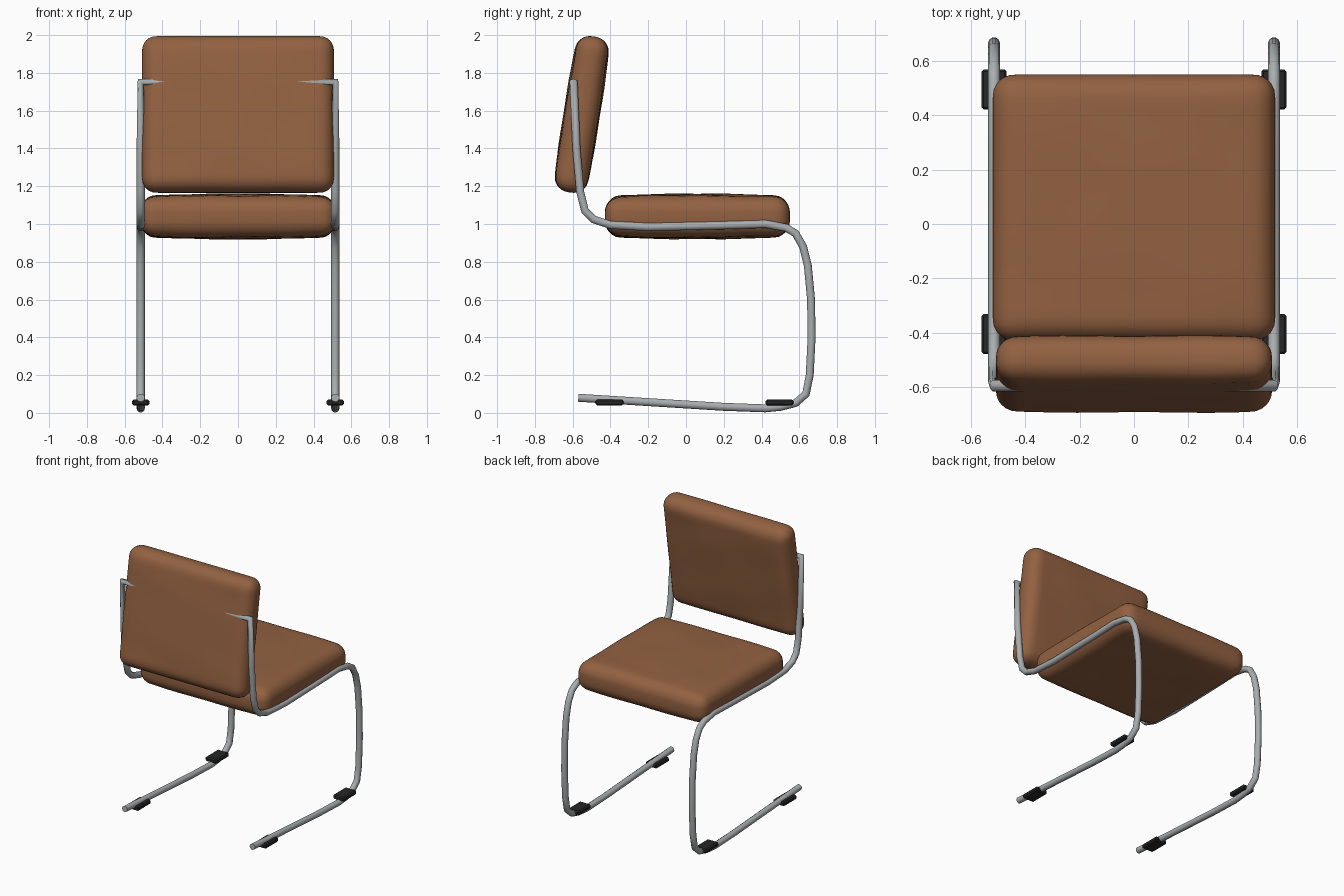
import bpy, bmesh, math
from mathutils import Vector, Matrix

cube = bpy.data.objects.get("Cube")
if cube:
    bpy.data.objects.remove(cube, do_unlink=True)


def material(name, rgb, metallic=0.0, roughness=0.6):
    m = bpy.data.materials.new(name)
    m.use_nodes = True
    m.diffuse_color = (*rgb, 1)
    node = m.node_tree.nodes["Principled BSDF"]
    node.inputs["Base Color"].default_value = (*rgb, 1)
    node.inputs["Metallic"].default_value = metallic
    node.inputs["Roughness"].default_value = roughness
    return m


leather = material("brown leather", (0.29, 0.12, 0.053))
steel = material("grey steel", (0.40, 0.42, 0.43))
rubber = material("black rubber", (0.02, 0.02, 0.021))


def add_mesh(name, bm, mat, smooth_angle=None):
    mesh = bpy.data.meshes.new(name)
    bm.to_mesh(mesh)
    bm.free()
    mesh.materials.append(mat)
    ob = bpy.data.objects.new(name, mesh)
    bpy.context.collection.objects.link(ob)
    if smooth_angle:
        bpy.ops.object.select_all(action='DESELECT')
        ob.select_set(True)
        bpy.context.view_layer.objects.active = ob
        bpy.ops.object.shade_smooth_by_angle(angle=math.radians(smooth_angle))
    return ob


def cushion(name, half, radius, puff, location, tilt=0.0):
    """Rounded pad, thin along local z, swelling toward the middle."""
    bm = bmesh.new()
    bmesh.ops.create_cube(bm, size=2)
    bmesh.ops.subdivide_edges(bm, edges=bm.edges[:], cuts=19, use_grid_fill=True)
    half = Vector(half)
    for v in bm.verts:
        # crowd the grid toward the rim so the rounding is well sampled
        unit = Vector([math.copysign(abs(c) ** 0.55, c) for c in v.co])
        p = Vector([u * h for u, h in zip(unit, half)])
        core = Vector([max(-(h - radius), min(h - radius, c)) for c, h in zip(p, half)])
        p = core + (p - core).normalized() * radius
        u, w = p.x / half.x, p.y / half.y
        swell = (1 - u * u) * (1 - w * w)
        crease = 0.003 * math.sin(9 * p.x + 5 * p.y) * math.sin(13 * p.y - 4 * p.x)
        p.z += (p.z / half.z) * (puff * math.sqrt(max(swell, 0)) + crease)
        v.co = p
    bm.transform(Matrix.Translation(location) @ Matrix.Rotation(tilt, 4, 'X'))
    return add_mesh(name, bm, leather, 60)


# Seat and backrest pads
cushion("seat_cushion", (0.52, 0.49, 0.10), 0.08, 0.02, (0, 0.06, 1.04))
cushion("back_cushion", (0.508, 0.418, 0.082), 0.075, 0.014, (0, -0.552, 1.58),
        math.radians(90 - 9))

# Tubular frame: one continuous bend from foot to foot, as (y, z) side profile
SIDE_X, TUBE_R = 0.515, 0.022
profile = [(-0.57, 0.08), (-0.2, 0.057), (0.2, 0.032), (0.42, 0.024), (0.5, 0.032),
           (0.58, 0.052), (0.635, 0.1), (0.655, 0.2), (0.665, 0.4), (0.662, 0.6),
           (0.645, 0.78), (0.62, 0.88), (0.58, 0.95), (0.53, 0.98), (0.42, 1.0),
           (0.2, 0.993), (-0.2, 0.984), (-0.4, 0.995), (-0.49, 1.025), (-0.535, 1.07),
           (-0.56, 1.17), (-0.58, 1.4), (-0.595, 1.752)]
right = [(-SIDE_X, y, z) for y, z in profile]
path = right + [(-x, y, z) for x, y, z in reversed(right)]

curve = bpy.data.curves.new("tube_frame", 'CURVE')
curve.dimensions = '3D'
curve.bevel_depth = TUBE_R
curve.bevel_resolution = 3
curve.use_fill_caps = True
spline = curve.splines.new('POLY')
spline.points.add(len(path) - 1)
for point, co in zip(spline.points, path):
    point.co = (*co, 1)
spline.use_smooth = True
curve.materials.append(steel)
bpy.context.collection.objects.link(bpy.data.objects.new("tube_frame", curve))

# Floor glides: flat chamfered blocks clipped over the runners
for side, x in (("right", -SIDE_X), ("left", SIDE_X)):
    for place, y in (("back", -0.405), ("front", 0.495)):
        bm = bmesh.new()
        bmesh.ops.create_cube(bm, size=1)
        bmesh.ops.scale(bm, vec=(0.092, 0.148, 0.032), verts=bm.verts)
        bmesh.ops.bevel(bm, geom=bm.edges[:], offset=0.008, segments=1,
                        affect='EDGES')
        bmesh.ops.translate(bm, vec=(x, y, 0.055), verts=bm.verts)
        add_mesh(f"{side}_{place}_glide", bm, rubber)
